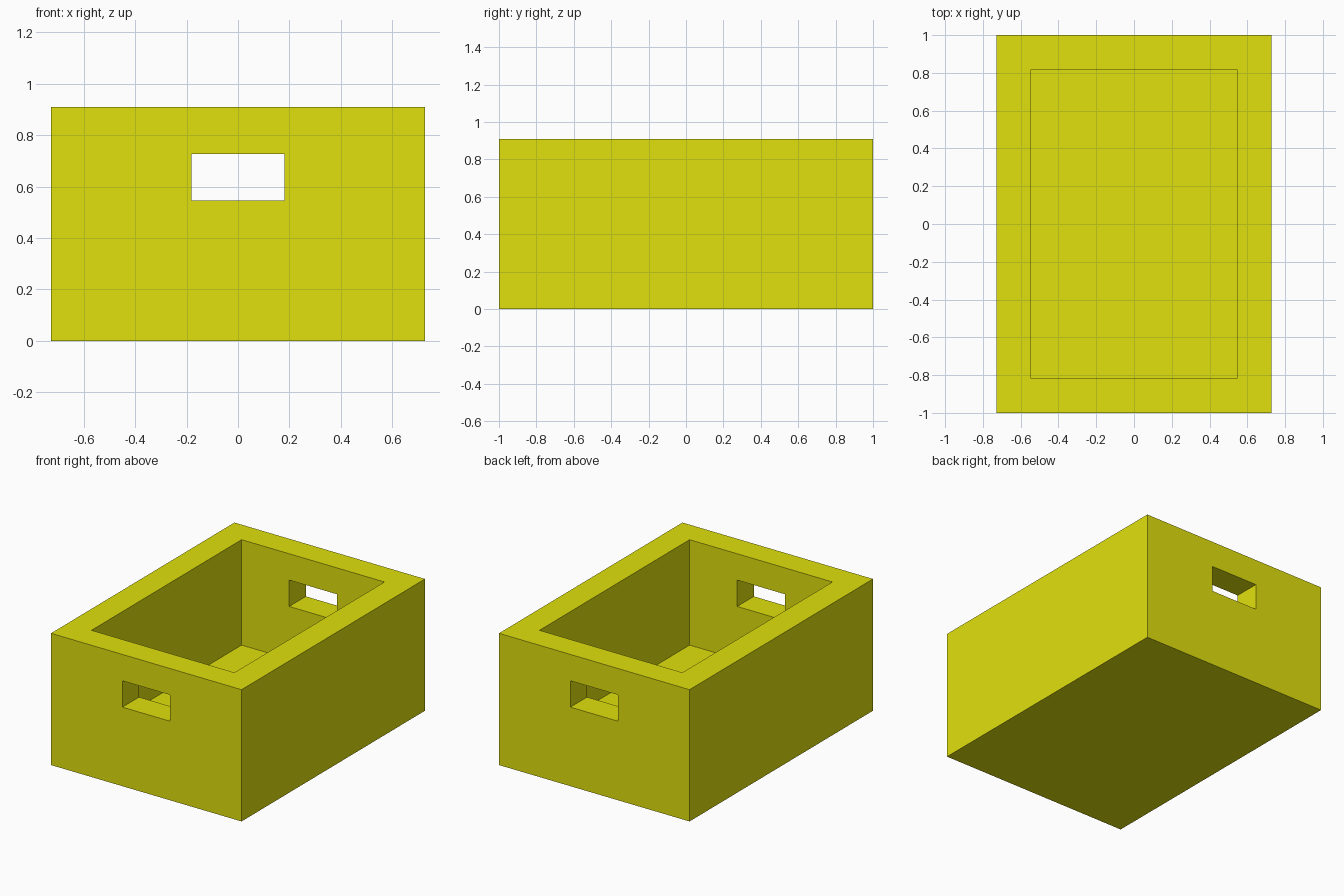
import bpy

if "Cube" in bpy.data.objects:
    bpy.data.objects.remove(bpy.data.objects["Cube"])

U = 2 / 11  # wall thickness; every dimension is a multiple of it


def box(name, size, bottom):
    """Box centred on x and y, with its underside at the given height."""
    bpy.ops.mesh.primitive_cube_add(size=1, location=(0, 0, bottom + size[2] / 2))
    ob = bpy.context.object
    ob.name = name
    ob.scale = size
    bpy.ops.object.transform_apply(location=True, rotation=False, scale=True)
    return ob


def cut(target, cutter):
    """Subtract the cutter from the target and hide it."""
    mod = target.modifiers.new(cutter.name, 'BOOLEAN')
    mod.operation = 'DIFFERENCE'
    mod.solver = 'EXACT'
    mod.object = cutter
    cutter.hide_render = True
    cutter.hide_set(True)


# Solid crate body
crate = box("crate", (8 * U, 11 * U, 5 * U), 0)

# Open interior, leaving walls and floor one unit thick
cut(crate, box("interior_cutter", (6 * U, 9 * U, 5 * U), U))

# Handle slots through the front and back walls
cut(crate, box("handle_cutter", (2 * U, 13 * U, U), 3 * U))

# Yellow finish
yellow = bpy.data.materials.new("yellow")
yellow.diffuse_color = (0.75, 0.75, 0.004, 1)
yellow.use_nodes = True
yellow.node_tree.nodes["Principled BSDF"].inputs["Base Color"].default_value = yellow.diffuse_color
crate.data.materials.append(yellow)
